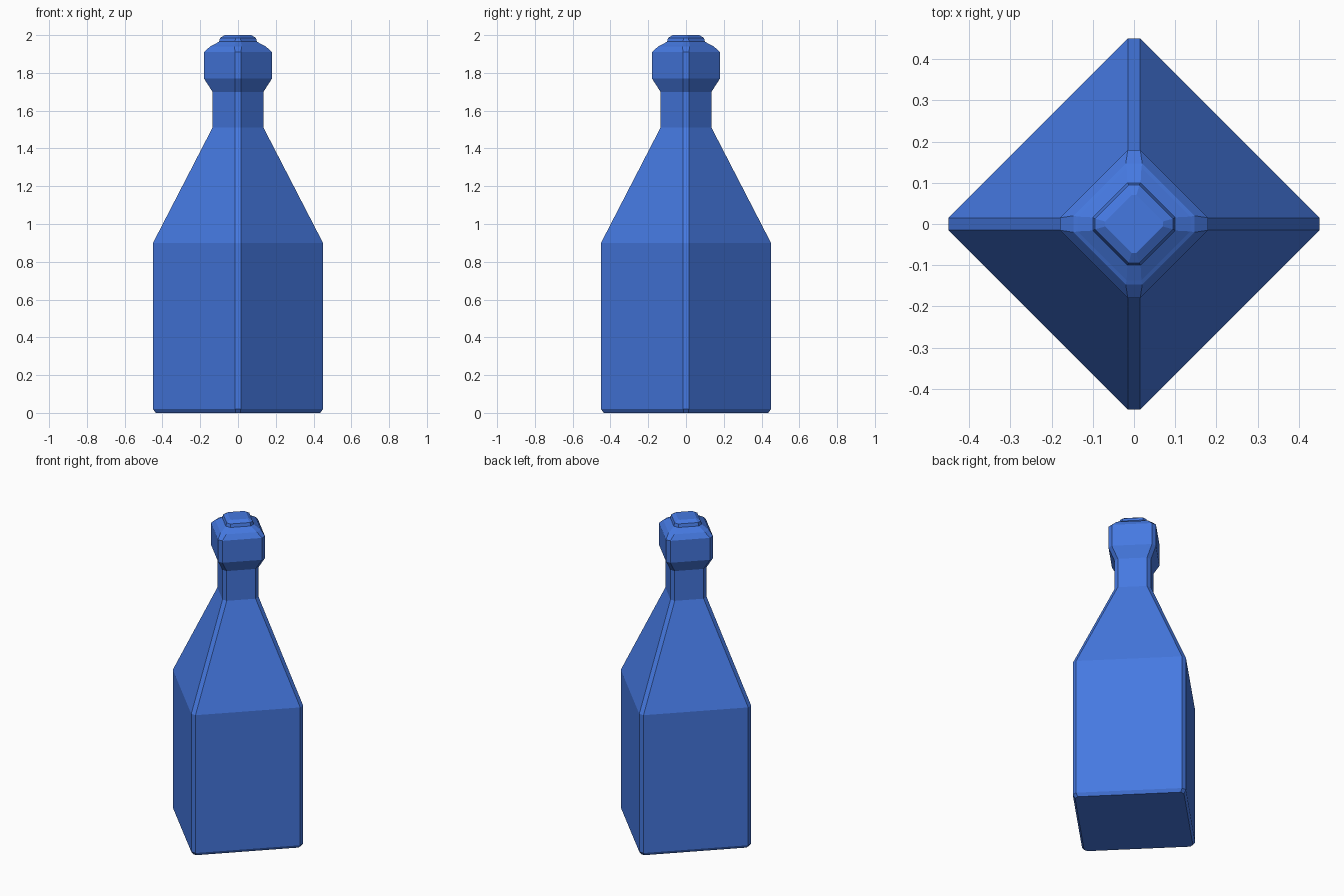
import bpy, bmesh

if "Cube" in bpy.data.objects:
    bpy.data.objects.remove(bpy.data.objects["Cube"])

# Bottle profile: (corner radius, half width of corner chamfer, height)
PROFILE = [
    (0.435, 0.012, 0.0), (0.45, 0.015, 0.02),      # base chamfer
    (0.45, 0.015, 0.90),                           # body
    (0.135, 0.015, 1.51), (0.135, 0.015, 1.70),    # shoulder, neck
    (0.18, 0.015, 1.77), (0.18, 0.015, 1.91),      # collar
    (0.147, 0.02, 1.94), (0.137, 0.018, 1.945),    # rim
    (0.10, 0.016, 1.965), (0.095, 0.013, 1.985),   # cap step
    (0.07, 0.006, 2.0),                            # cap top
]


def ring(bm, r, c, z):
    """Diamond with four chamfered corners."""
    pts = [(r, -c), (r, c), (c, r), (-c, r), (-r, c), (-r, -c), (-c, -r), (c, -r)]
    return [bm.verts.new((x, y, z)) for x, y in pts]


# Loft the rings into a closed flat-faced bottle
bm = bmesh.new()
rings = [ring(bm, *p) for p in PROFILE]
for low, high in zip(rings, rings[1:]):
    for i in range(8):
        j = (i + 1) % 8
        bm.faces.new((low[i], low[j], high[j], high[i]))
bm.faces.new(rings[0][::-1])
bm.faces.new(rings[-1])
bmesh.ops.recalc_face_normals(bm, faces=bm.faces)
mesh = bpy.data.meshes.new("bottle")
bm.to_mesh(mesh)
bm.free()

bottle = bpy.data.objects.new("bottle", mesh)
bpy.context.collection.objects.link(bottle)

# Blue glass colour
blue = bpy.data.materials.new("blue")
blue.diffuse_color = (0.06, 0.19, 0.75, 1)
blue.use_nodes = True
blue.node_tree.nodes["Principled BSDF"].inputs["Base Color"].default_value = blue.diffuse_color
mesh.materials.append(blue)
